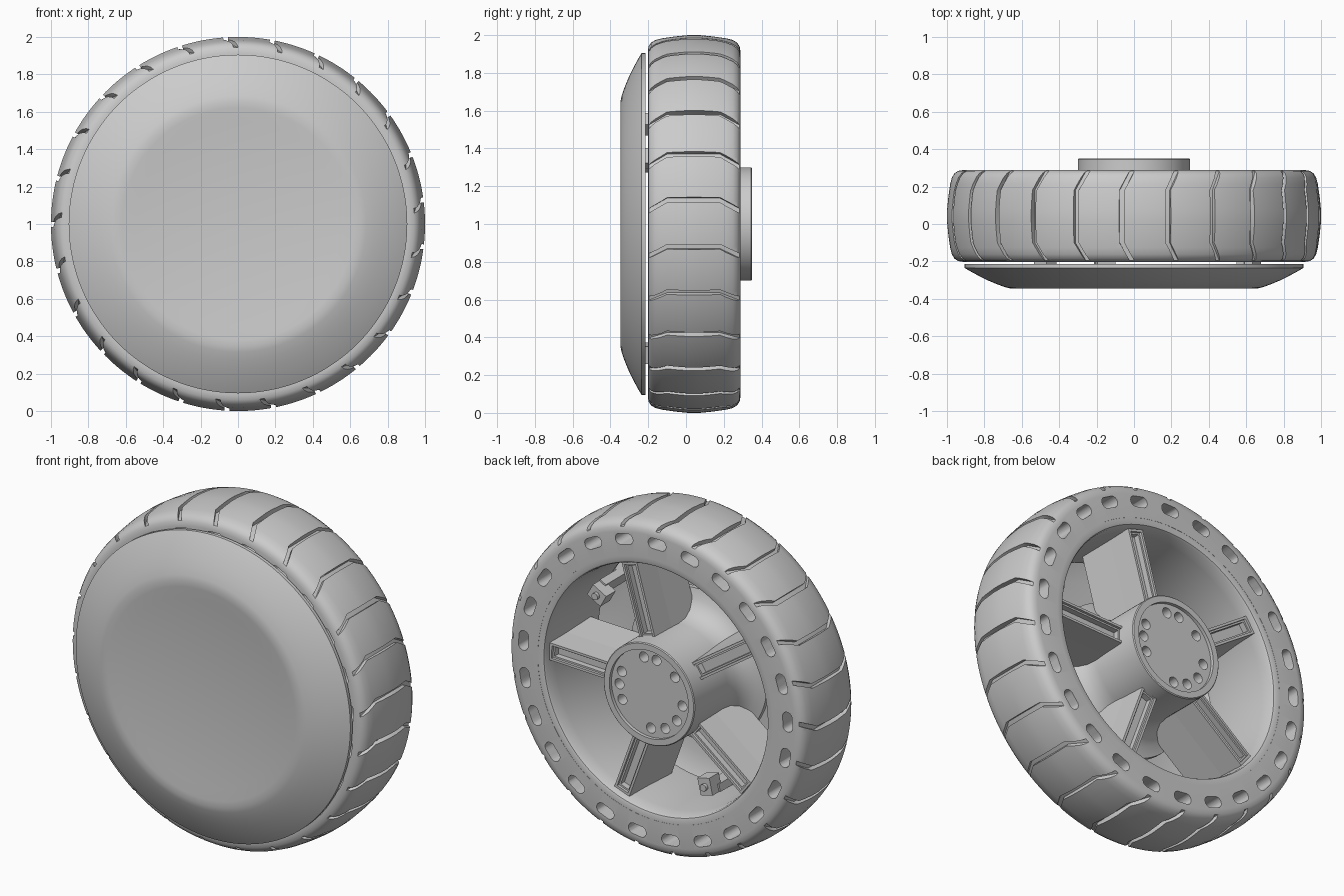
import bpy, bmesh
from math import sin, cos, pi, radians

cube = bpy.data.objects.get("Cube")
if cube:
    bpy.data.objects.remove(cube)

grey = bpy.data.materials.new("light grey")
grey.use_nodes = True
grey.diffuse_color = (0.6, 0.6, 0.6, 1)
grey.node_tree.nodes["Principled BSDF"].inputs["Base Color"].default_value = (0.6, 0.6, 0.6, 1)


def polar(r, deg, y, side=0.0):
    """Point on the wheel: radius, clockwise angle from the top, depth, tangential shift."""
    a = radians(deg)
    return (r * sin(a) + side * cos(a), y, 1 + r * cos(a) - side * sin(a))


def make(name, bm):
    bmesh.ops.remove_doubles(bm, verts=bm.verts, dist=1e-5)
    bmesh.ops.recalc_face_normals(bm, faces=bm.faces)
    mesh = bpy.data.meshes.new(name)
    bm.to_mesh(mesh)
    bm.free()
    mesh.materials.append(grey)
    obj = bpy.data.objects.new(name, mesh)
    bpy.context.collection.objects.link(obj)
    return obj


def loft(bm, rings, closed=False):
    """Skin equal rings of points, capping the ends unless the loft is closed."""
    rows = [[bm.verts.new(p) for p in ring] for ring in rings]
    n = len(rows[0])
    pairs = list(zip(rows, rows[1:]))
    if closed:
        pairs.append((rows[-1], rows[0]))
    for a, b in pairs:
        for i in range(n):
            j = (i + 1) % n
            bm.faces.new((a[i], a[j], b[j], b[i]))
    if not closed:
        return bm.faces.new(rows[0]), bm.faces.new(rows[-1])


def rod(bm, r, deg, radius, y0, y1):
    """Round rod parallel to the axle."""
    x, _, z = polar(r, deg, 0)
    turn = [2 * pi * i / 20 for i in range(20)]
    loft(bm, [[(x + radius * cos(t), y, z + radius * sin(t)) for t in turn] for y in (y0, y1)])


def block(bm, a, r0, r1, w, y0, y1):
    loft(bm, [[polar(r, a, y, s) for r, s in ((r0, -w), (r0, w), (r1, w), (r1, -w))]
              for y in (y0, y1)])


def lathe(name, profile, seg=160):
    bm = bmesh.new()
    loft(bm, [[polar(r, 360 * k / seg, y) for r, y in profile] for k in range(seg)], True)
    bmesh.ops.dissolve_degenerate(bm, edges=bm.edges, dist=1e-6)
    return make(name, bm)


def activate(obj):
    bpy.ops.object.select_all(action='DESELECT')
    obj.select_set(True)
    bpy.context.view_layer.objects.active = obj


def cut(obj, cutter):
    cutter.hide_render = True
    mod = obj.modifiers.new("cut", 'BOOLEAN')
    mod.operation, mod.solver, mod.object = 'DIFFERENCE', 'EXACT', cutter
    activate(obj)
    bpy.ops.object.modifier_apply(modifier=mod.name)
    bpy.data.objects.remove(cutter)


def smooth(obj):
    activate(obj)
    bpy.ops.object.shade_smooth_by_angle(angle=radians(32))


# Tyre body: rounded shoulders and a slight crown, mirrored about its middle
MID, TREADS = 0.043, 25
STEP = 360 / TREADS
half = [(0.775, 0.245), (0.915, 0.245), (0.94, 0.241), (0.96, 0.228),
        (0.974, 0.205), (0.983, 0.17), (0.993, 0.1), (1.0, 0.03)]
tyre = lathe("tyre", [(r, MID + y) for r, y in half] +
             [(r, MID - y) for r, y in reversed(half)], 200)

# Chevron tread grooves
bm = bmesh.new()
for k in range(TREADS):
    rings = []
    for y, shift, floor in ((-0.25, 5, 0.932), (-0.1, 0, 0.965),
                            (0.18, 0, 0.965), (0.34, 5, 0.932)):
        a = -3.8 + STEP * k + shift
        rings.append([polar(r, a + w, y) for r, w in
                      ((floor, -0.75), (floor, 0.75), (1.06, 0.75), (1.06, -0.75))])
    loft(bm, rings)
cut(tyre, make("groove_cutter", bm))

# Rounded slots through the sidewalls
bm = bmesh.new()
for k in range(TREADS):
    outline = []
    for i in range(16):
        t = 2 * pi * (i + 0.5) / 16
        outline.append((0.872 + 0.032 * sin(t), 0.032 * cos(t) + (0.027 if cos(t) > 0 else -0.027)))
    loft(bm, [[polar(r, STEP * k - 0.7, y, s) for r, s in outline] for y in (-0.3, 0.4)])
cut(tyre, make("slot_cutter", bm))
smooth(tyre)

# Rim barrel with a rounded lip
rim = lathe("rim", [(0.775, 0.287), (0.75, 0.287), (0.738, 0.283), (0.732, 0.272),
                    (0.725, 0.2), (0.71, -0.17), (0.715, -0.199), (0.775, -0.199)])
smooth(rim)

# Hub: recessed end face with bolt holes and a flared base
hub = lathe("hub", [(0, 0.33), (0.26, 0.33), (0.26, 0.35), (0.295, 0.35), (0.3, 0.345),
                    (0.3, 0.04), (0.31, -0.02), (0.34, -0.07), (0.39, -0.105),
                    (0.45, -0.12), (0.45, -0.15), (0, -0.15)], 96)
bm = bmesh.new()
for a in (13, 68, 90, 115, 180, 207, 235, 264, 311, 350):
    rod(bm, 0.208, a, 0.03, 0.25, 0.4)
cut(hub, make("bolt_hole_cutter", bm))
smooth(hub)

# Five spokes with a stepped channel along the back
for n in range(5):
    a = 16 + 72 * n
    bm = bmesh.new()
    rings = []
    for y, w in ((-0.11, 0.075), (0.1, 0.058), (0.25, 0.052)):
        rings.append([polar(r, a, y, s) for r, s in
                      ((0.285, -w), (0.285, w), (0.725, w), (0.725, -w))])
    _, top = loft(bm, rings)
    bmesh.ops.recalc_face_normals(bm, faces=bm.faces)
    for thickness, depth in ((0.02, 0.015), (0.014, 0.035)):
        bmesh.ops.inset_region(bm, faces=[top], thickness=thickness)
        top = bmesh.ops.extrude_discrete_faces(bm, faces=[top])["faces"][0]
        bmesh.ops.translate(bm, verts=top.verts, vec=(0, -depth, 0))
    make("spoke_%d" % (n + 1), bm)

# Front cover: bevelled shell with a slightly hollow centre
cover = lathe("front_cover", [(0, -0.312), (0.2, -0.315), (0.4, -0.325), (0.55, -0.337),
                              (0.62, -0.344), (0.655, -0.346), (0.685, -0.339),
                              (0.73, -0.323), (0.78, -0.302), (0.84, -0.272), (0.88, -0.25),
                              (0.905, -0.235), (0.905, -0.215), (0.86, -0.215), (0.82, -0.25),
                              (0.65, -0.315), (0.4, -0.3), (0, -0.288)])
smooth(cover)

# Tabs that hold the cover, two of them with a pinned clip inside the rim
for n, (a, pinned) in enumerate(((61, True), (193, True), (318, False))):
    bm = bmesh.new()
    block(bm, a, 0.67, 0.75, 0.045, -0.3, -0.19)
    if pinned:
        block(bm, a, 0.655, 0.7, 0.05, -0.3, -0.03)
        block(bm, a, 0.6, 0.7, 0.04, -0.06, 0.03)
        rod(bm, 0.65, a, 0.02, 0.02, 0.05)
    make("cover_clip_%d" % (n + 1), bm)
